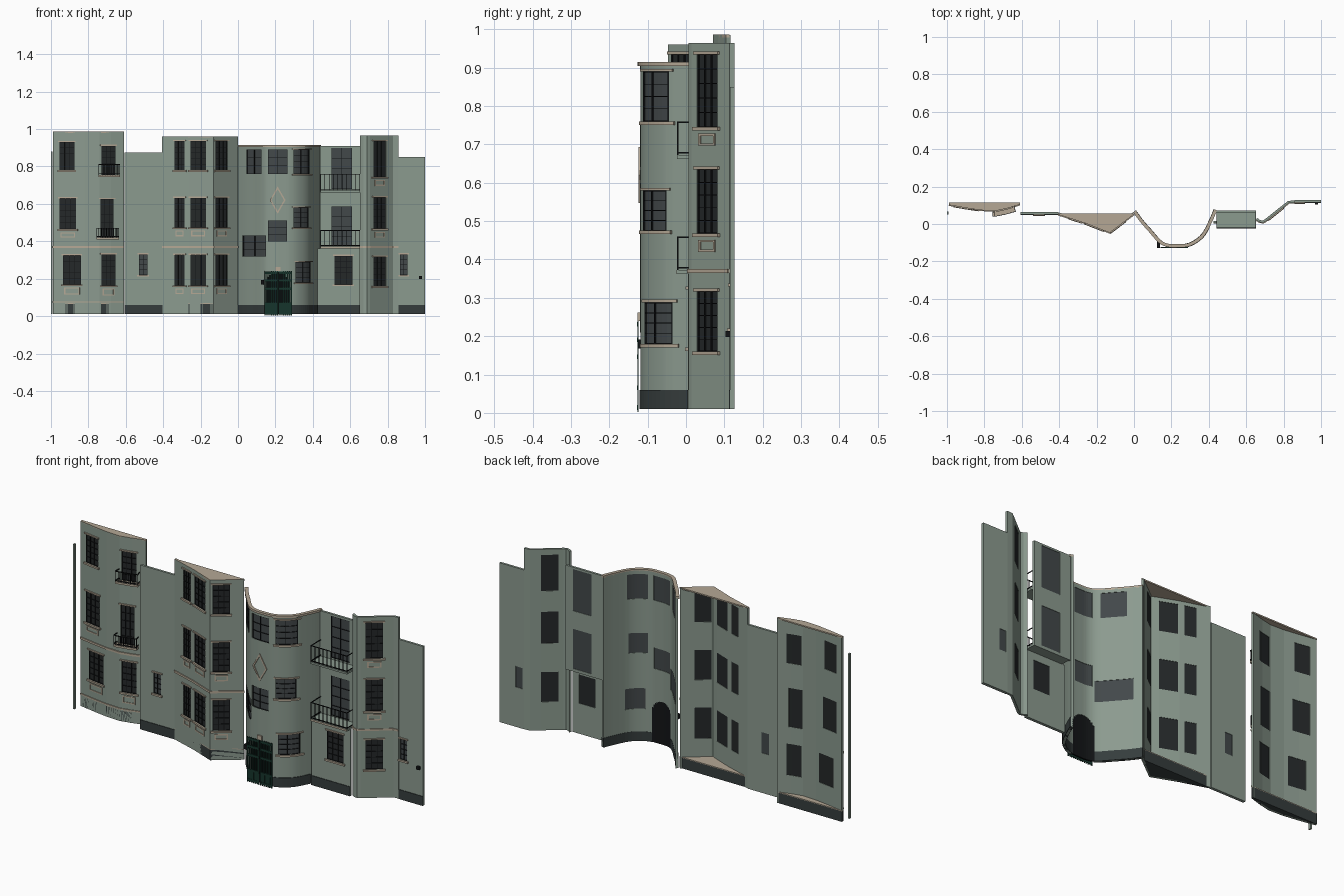
import bpy, math
from mathutils import Vector

old = bpy.data.objects.get("Cube")
if old:
    bpy.data.objects.remove(old)


def material(name, r, g, b):
    m = bpy.data.materials.new(name)
    m.use_nodes = True
    m.diffuse_color = (r, g, b, 1)
    m.node_tree.nodes["Principled BSDF"].inputs["Base Color"].default_value = (r, g, b, 1)
    return m


SAGE = material("sage render", .26, .325, .275)
STONE = material("tan stone", .46, .39, .30)
BASE = material("dark plinth", .036, .046, .046)
GLASS = material("dark glass", .018, .021, .022)
GREY = material("grey glass", .055, .065, .068)
IRON = material("black iron", .006, .007, .008)
GREEN = material("gate green", .008, .035, .025)
THICK = .012
parts = {}


def finish(name, verts, faces, mat, smooth=False, solid=0):
    me = bpy.data.meshes.new(name)
    me.from_pydata(verts, [], faces)
    me.materials.append(mat)
    ob = bpy.data.objects.new(name, me)
    bpy.context.collection.objects.link(ob)
    bpy.ops.object.select_all(action='DESELECT')
    ob.select_set(True)
    bpy.context.view_layer.objects.active = ob
    if solid:
        mod = ob.modifiers.new("thickness", 'SOLIDIFY')
        mod.thickness = solid
        mod.offset = -1
        bpy.ops.object.modifier_apply(modifier=mod.name)
    if smooth:
        bpy.ops.object.shade_smooth_by_angle(angle=math.radians(35))
    return ob


class Front:
    """A facade section whose plan is a path running in +x."""

    def __init__(self, *pts):
        self.p = [Vector(q) for q in pts]

    def seg(self, x):
        for a, b in zip(self.p, self.p[1:]):
            if x <= b.x:
                return a, b
        return self.p[-2], self.p[-1]

    def y(self, x):
        a, b = self.seg(x)
        return a.y + (b.y - a.y) * (x - a.x) / (b.x - a.x)

    def normal(self, x):
        n = Vector((0, 0))
        for e in (-1e-5, 1e-5):
            a, b = self.seg(x + e)
            t = (b - a).normalized()
            n += Vector((t.y, -t.x))
        return n.normalized()

    def xs(self, x0, x1):
        return [x0] + [q.x for q in self.p if x0 + 1e-4 < q.x < x1 - 1e-4] + [x1]

    def strip(self, name, mat, x0, x1, z0, z1, out, inn=0.0):
        """Solid band following the path, from depth inn to depth out."""
        v, f = parts.setdefault((name, mat.name), ([], []))
        xs = self.xs(x0, x1)
        s = len(v)
        for x in xs:
            q, n = Vector((x, self.y(x))), self.normal(x)
            for d, z in ((out, z0), (out, z1), (inn, z1), (inn, z0)):
                v.append((*(q + n * d), z))
        for i in range(len(xs) - 1):
            for k in range(4):
                a, b = s + 4 * i, s + 4 * i + 4
                f.append((a + k, b + k, b + (k + 1) % 4, a + (k + 1) % 4))
        e = s + 4 * (len(xs) - 1)
        f += [(s, s + 1, s + 2, s + 3), (e + 3, e + 2, e + 1, e)]

    def wall(self, name, z0, z1, holes=(), smooth=False):
        """Wall sheet with rectangular openings, then thickened."""
        xs = sorted({round(x, 4) for x in [q.x for q in self.p] + [x for h in holes for x in h[:2]]})
        zs = sorted({round(z, 4) for z in [z0, z1] + [z for h in holes for z in h[2:]]})
        nz = len(zs)
        verts = [(x, self.y(x), z) for x in xs for z in zs]
        faces = []
        for i in range(len(xs) - 1):
            for j in range(nz - 1):
                cx, cz = (xs[i] + xs[i + 1]) / 2, (zs[j] + zs[j + 1]) / 2
                if not any(h[0] < cx < h[1] and h[2] < cz < h[3] for h in holes):
                    a = i * nz + j
                    faces.append((a, a + nz, a + nz + 1, a + 1))
        finish(name, verts, faces, SAGE, smooth, THICK)

    def window(self, x0, x1, z0, z1, glass=GLASS, cols=3, rows=5, trim=True, panel=0):
        self.strip("window_glass", glass, x0, x1, z0, z1, -.005, -.01)
        w, h, t = x1 - x0, z1 - z0, .0022
        for i in range(cols + 1):
            x = x0 + t / 2 + (w - t) * i / cols
            self.strip("window_bars", IRON, x - t / 2, x + t / 2, z0, z1, -.001, -.006)
        for j in range(rows + 1):
            z = z0 + t / 2 + (h - t) * j / rows
            self.strip("window_bars", IRON, x0, x1, z - t / 2, z + t / 2, -.001, -.006)
        if trim:
            self.strip("window_trim", STONE, x0 - .007, x1 + .007, z1, z1 + .007, .006)
            self.strip("window_trim", STONE, x0 - .009, x1 + .009, z0 - .009, z0, .008)
        if panel:
            # raised frame below the sill
            a, b, c, d = x0 + .006, x1 - .006, z0 - .015 - panel, z0 - .017
            for r in ((a, b, c, c + .006), (a, b, d - .006, d), (a, a + .006, c, d), (b - .006, b, c, d)):
                self.strip("sill_panels", STONE, *r, .003)

    def balcony(self, x0, x1, z0, z1, out, n, slab):
        self.strip("balcony_floor", slab, x0, x1, z0 - .01, z0, out)
        for z in (z0 + .008, z1):
            self.strip("balcony_rail", IRON, x0, x1, z - .004, z, out, out - .003)
            for x in (x0, x1 - .003):
                self.strip("balcony_rail", IRON, x, x + .003, z - .004, z, out)
        for i in range(n + 1):
            x = x0 + (x1 - x0 - .0025) * i / n
            self.strip("balcony_rail", IRON, x, x + .0025, z0, z1, out, out - .003)


def prism(name, pts, z0, z1, mat):
    n = len(pts)
    v = [(*p, z) for z in (z0, z1) for p in pts]
    f = [tuple(range(n))[::-1], tuple(range(n, 2 * n))]
    f += [(i, (i + 1) % n, n + (i + 1) % n, n + i) for i in range(n)]
    finish(name, v, f, mat)


def box(name, x0, x1, y0, y1, z0, z1, mat):
    prism(name, [(x0, y0), (x1, y0), (x1, y1), (x0, y1)], z0, z1, mat)


def capped(name, fr, back, top):
    """Solid plinth, floor cap and roof cap for a bay with a flat back."""
    pts = [(q.x, q.y) for q in fr.p] + [(fr.p[-1].x, back), (fr.p[0].x, back)]
    prism(name + "_plinth", pts, .01, .065, BASE)
    prism(name + "_floor", pts, .065, .069, STONE)
    prism(name + "_roof", pts, top - .006, top + .001, STONE)


# Far left bay, gently bowed, with two small balconies
a = Front((-.99, .102), (-.9, .086), (-.82, .074), (-.74, .07), (-.68, .083), (-.61, .104))
LOW, MID, TOP = (.165, .328), (.475, .632), (.78, .935)
wa = [(-.955, -.875, .78, .93), (-.955, -.865, .465, .63), (-.935, -.84, .17, .325),
      (-.73, -.655, .755, .91), (-.735, -.665, .42, .625), (-.73, -.655, .165, .33)]
a.wall("left_bay_wall", .01, .985, wa)
for w, panel in zip(wa, (0, .03, .04, 0, 0, .04)):
    a.window(*w, panel=panel)
capped("left_bay", a, .114, .985)
a.balcony(-.745, -.64, .755, .812, .03, 12, STONE)
a.balcony(-.755, -.645, .42, .472, .03, 12, STONE)
a.strip("floor_band", STONE, -.99, -.61, .365, .376, .005)
a.strip("base_band", STONE, -.99, -.61, .072, .079, .004)
box("end_post", -1, -.992, .052, .066, .01, .88, SAGE)

# Flat link wall
b = Front((-.607, .052), (-.405, .052))
wb = (-.53, -.485, .22, .33)
b.wall("link_wall", .01, .875, [wb])
b.window(*wb, glass=GREY, cols=2, rows=4)
b.strip("plinth", BASE, -.607, -.405, .01, .06, .003)

# Angular bay
c = Front((-.405, .05), (-.26, .004), (-.13, -.047), (0, .052))
wc = [(x0, x1, z0, z1) for x0, x1 in ((-.34, -.285), (-.255, -.17), (-.12, -.055)) for z0, z1 in (LOW, MID, TOP)]
c.wall("angled_bay_wall", .01, .96, wc)
for w in wc:
    c.window(*w, panel=.033 if w[2] < .7 else 0)
capped("angled_bay", c, .056, .96)
c.strip("floor_band", STONE, -.405, 0, .365, .376, .005)

# Rounded entrance bay, smoothed through a few plan points
key = [(0, .066), (.04, .012), (.083, -.037), (.136, -.096), (.18, -.117), (.23, -.12),
       (.286, -.116), (.335, -.093), (.377, -.053), (.415, .02), (.438, .075)]
ks = [Vector(k) for k in key]
ks = [2 * ks[0] - ks[1]] + ks + [2 * ks[-1] - ks[-2]]
curve = []
for p0, p1, p2, p3 in zip(ks, ks[1:], ks[2:], ks[3:]):
    for i in range(4):
        t = i / 4
        curve.append((p1 * 2 + (p2 - p0) * t + (p0 * 2 - p1 * 5 + p2 * 4 - p3) * t * t
                      + (p1 * 3 - p0 - p2 * 3 + p3) * t ** 3) / 2)
d = Front(*curve, key[-1])
plain = [(.045, .125, .76, .89), (.16, .265, .76, .89), (.16, .262, .4, .51), (.025, .15, .32, .43)]
trimmed = [(.297, .382, .76, .89), (.297, .378, .475, .58), (.308, .388, .18, .288)]
arch, n = [], 14
for i in range(n):
    u = (i + .5) / n * 2 - 1
    arch.append((.15 + .125 * i / n, .15 + .125 * (i + 1) / n, .01, .17 + .065 * math.sqrt(1 - u * u)))
d.wall("round_bay_wall", .01, .908, plain + trimmed + arch, smooth=True)
for w in plain:
    d.window(*w, glass=GREY, cols=2, rows=3, trim=False)
for w in trimmed:
    d.window(*w, glass=GREY, cols=2, rows=4)
for w in arch:
    d.strip("entrance_shadow", IRON, *w, -.004, -.011)
for x0, x1 in ((0, .15), (.275, .438)):
    d.strip("plinth", BASE, x0, x1, .01, .06, .003, -THICK - .001)
d.strip("cornice", STONE, 0, .438, .904, .915, .006, -THICK)

# Diamond ornament and keystone
ring = [(.212 + s * math.cos(k * math.pi / 2) * .042, -.124, .62 + s * math.sin(k * math.pi / 2) * .073)
        for s in (1, .8) for k in range(4)]
finish("diamond_ornament", ring, [(k, (k + 1) % 4, 4 + (k + 1) % 4, 4 + k) for k in range(4)], STONE, solid=.006)
box("keystone", .2, .226, -.127, -.118, .24, .262, STONE)

# Entrance gate: two leaves of bars
g = Front((.14, -.124), (.29, -.124))
for x0, x1 in ((.142, .213), (.217, .288)):
    for z in (.008, .06, .14, .185, .225):
        g.strip("entrance_gate", GREEN, x0, x1, z, z + .012, .004)
    g.strip("entrance_gate", GREEN, x0 + .006, x1 - .006, .02, .06, .002)
    for i in range(7):
        x = x0 + (x1 - x0 - .006) * i / 6
        g.strip("entrance_gate", GREEN, x, x + .006, .002, .24, .003)
box("gate_lamp", .122, .14, -.127, -.09, .168, .192, IRON)

# Recessed loggia with two balconies over a forward ground floor
e = Front((.438, .06), (.652, .06))
we = [(.5, .61, .68, .9), (.5, .61, .375, .585)]
e.wall("loggia_wall", .36, .91, we)
for w in we:
    e.window(*w, glass=GREY, cols=2, rows=4, trim=False)
e.balcony(.44, .652, .672, .76, .083, 9, SAGE)
e.balcony(.44, .652, .372, .46, .083, 9, SAGE)
e.strip("floor_band", STONE, .44, .652, .362, .372, .085, .083)
lo = Front((.425, .005), (.652, .005))
wl = (.515, .612, .17, .322)
lo.wall("loggia_ground_wall", .01, .362, [wl])
lo.window(*wl)
lo.strip("plinth", BASE, .425, .652, .01, .06, .003)

# Slanted tall bay
f = Front((.652, .022), (.67, .01), (.69, .006), (.705, .014), (.828, .112), (.858, .114))
wf = [(.724, .79, .16, .317), (.724, .79, .468, .635), (.724, .79, .745, .935)]
f.wall("slanted_bay_wall", .01, .965, wf)
for w, panel in zip(wf, (0, .033, .033)):
    f.window(*w, panel=panel)
f.strip("floor_band", STONE, .652, .858, .365, .375, .004)

# Right end wall with a small lamp
r = Front((.858, .115), (1, .115))
wr = (.866, .906, .22, .33)
r.wall("right_end_wall", .01, .85, [wr])
r.window(*wr, glass=GREY, cols=2, rows=4)
r.strip("plinth", BASE, .858, 1, .01, .06, .003)
r.strip("wall_lamp", IRON, .968, .984, .198, .214, .012)

for (name, mat), (v, fc) in parts.items():
    finish(name, v, fc, bpy.data.materials[mat])
